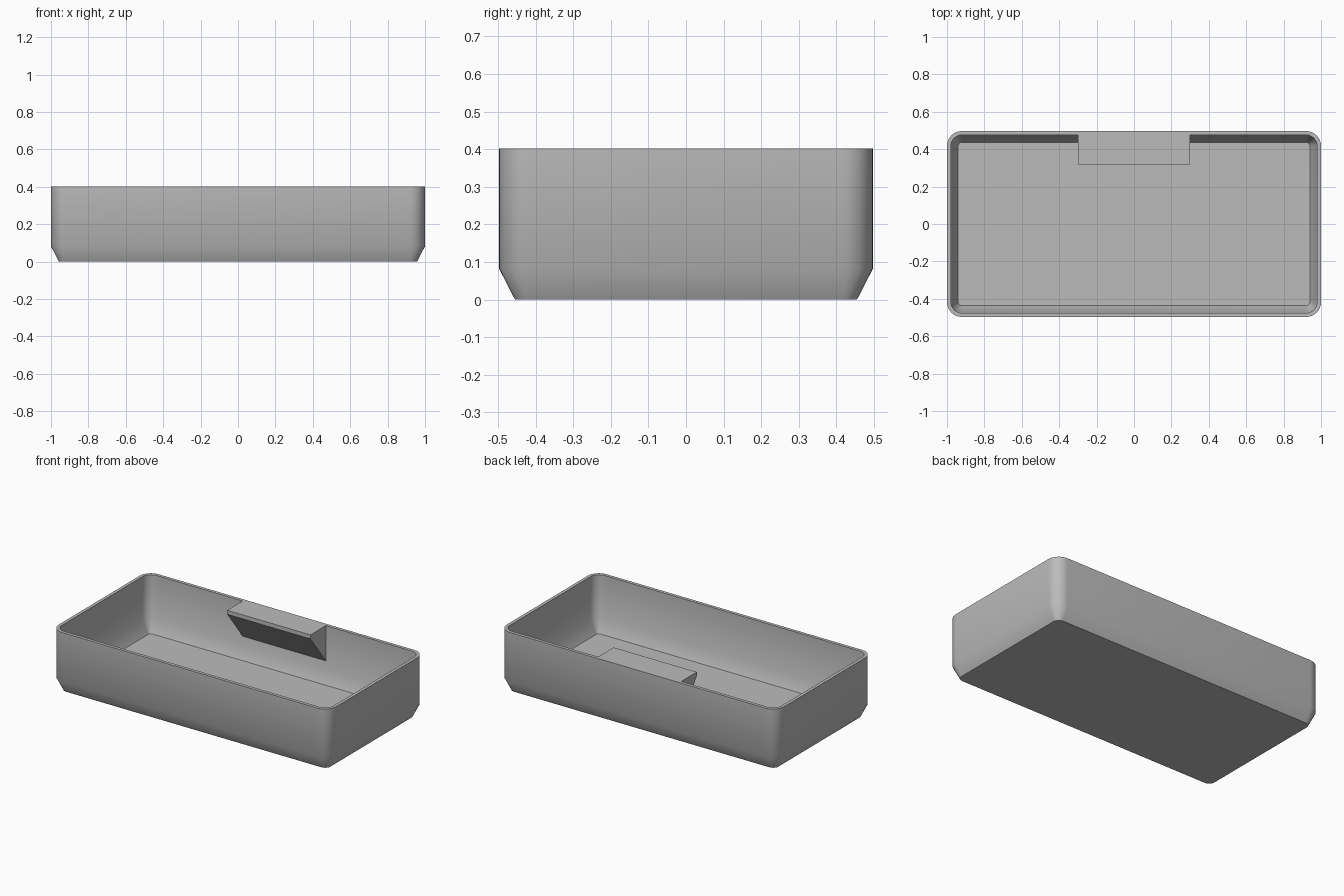
import bpy, bmesh, math

cube = bpy.data.objects.get("Cube")
if cube:
    bpy.data.objects.remove(cube, do_unlink=True)

HALF_X, HALF_Y, HEIGHT = 1.0, 0.497, 0.402
WALL, RADIUS, STEPS = 0.021, 0.08, 8

grey = bpy.data.materials.new("plain grey")
grey.use_nodes = True
colour = (0.5, 0.5, 0.5, 1)
grey.diffuse_color = colour
grey.node_tree.nodes["Principled BSDF"].inputs["Base Color"].default_value = colour


def finish(bm, name):
    bmesh.ops.recalc_face_normals(bm, faces=bm.faces)
    mesh = bpy.data.meshes.new(name)
    bm.to_mesh(mesh)
    bm.free()
    mesh.materials.append(grey)
    obj = bpy.data.objects.new(name, mesh)
    bpy.context.collection.objects.link(obj)
    return obj


def rounded_ring(bm, inset, z):
    """Rounded rectangle, offset inwards from the outer wall."""
    r = RADIUS - inset
    cx, cy = HALF_X - RADIUS, HALF_Y - RADIUS
    ring = []
    for q, (sx, sy) in enumerate([(1, 1), (-1, 1), (-1, -1), (1, -1)]):
        for i in range(STEPS + 1):
            a = (q + i / STEPS) * math.pi / 2
            ring.append(bm.verts.new((sx * cx + r * math.cos(a),
                                      sy * cy + r * math.sin(a), z)))
    return ring


# Tray: outer base, outer wall, rim, inner wall, floor
bm = bmesh.new()
section = [(0.042, 0), (0, 0.082), (0, HEIGHT),
           (WALL, HEIGHT), (WALL, 0.115), (0.06, 0.035)]
rings = [rounded_ring(bm, inset, z) for inset, z in section]
for low, high in zip(rings, rings[1:]):
    for i in range(len(low)):
        j = (i + 1) % len(low)
        bm.faces.new((low[i], low[j], high[j], high[i]))
bm.faces.new(rings[0])
bm.faces.new(rings[-1])
tray = finish(bm, "tray")

# Label shelf: wedge profile stretched along the back wall
bm = bmesh.new()
back = HALF_Y - WALL
profile = [(back, HEIGHT), (0.317, HEIGHT), (0.317, 0.376), (back, 0.172)]
side = bm.faces.new([bm.verts.new((-0.3, y, z)) for y, z in profile])
grown = bmesh.ops.extrude_face_region(bm, geom=[side])["geom"]
bmesh.ops.translate(bm, vec=(0.6, 0, 0),
                    verts=[v for v in grown if isinstance(v, bmesh.types.BMVert)])
shelf = finish(bm, "label_shelf")

# Smooth corners and chamfers, sharp rim and floor
bpy.ops.object.select_all(action='DESELECT')
for obj in (tray, shelf):
    obj.select_set(True)
bpy.context.view_layer.objects.active = tray
bpy.ops.object.shade_smooth_by_angle(angle=math.radians(30))
